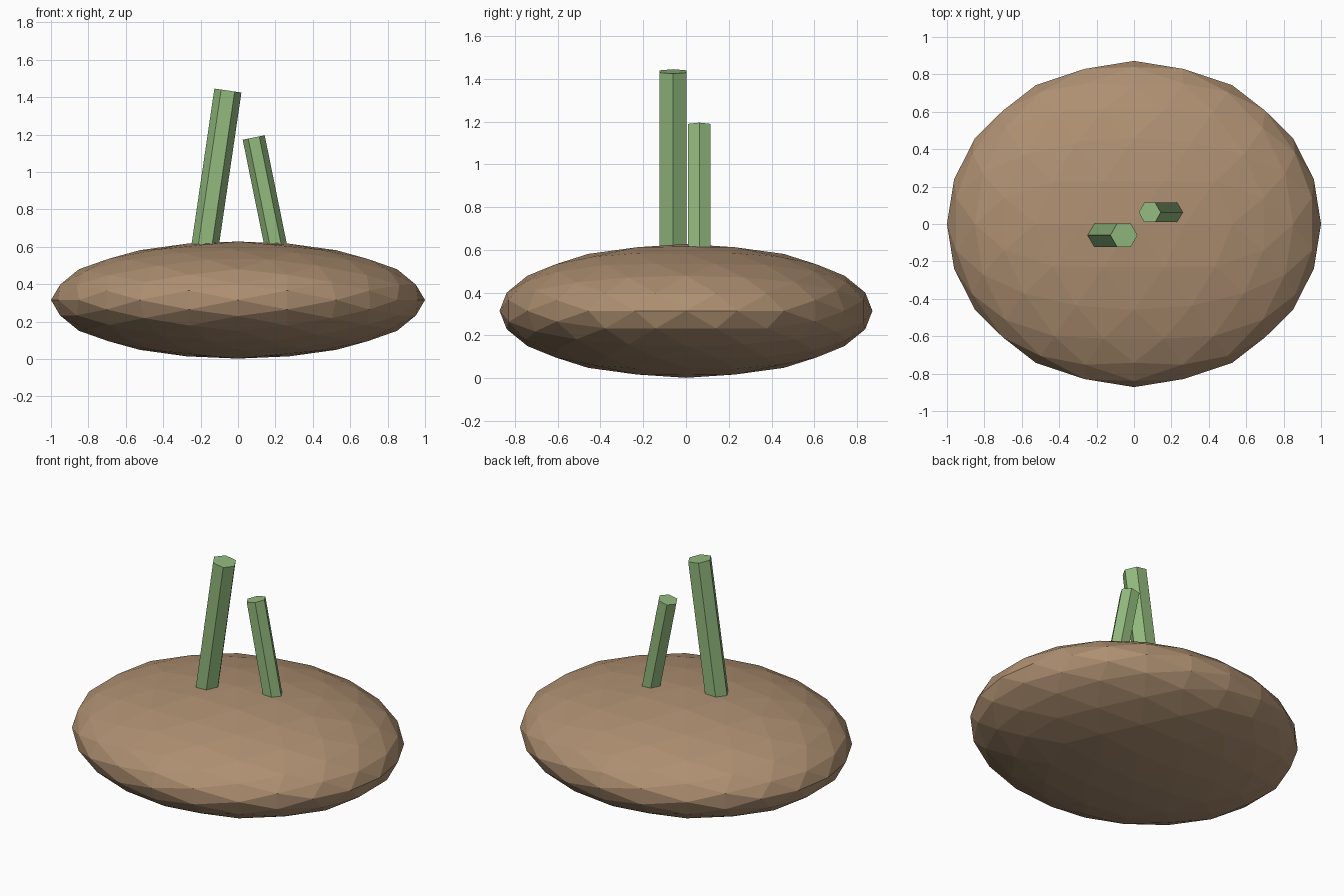
import bpy, bmesh, math
from mathutils import Vector, Matrix

if "Cube" in bpy.data.objects:
    bpy.data.objects.remove(bpy.data.objects["Cube"])


def material(name, rgb):
    m = bpy.data.materials.new(name)
    m.diffuse_color = (*rgb, 1)
    m.use_nodes = True
    m.node_tree.nodes["Principled BSDF"].inputs["Base Color"].default_value = m.diffuse_color
    return m


brown = material("earthy brown", (0.42, 0.275, 0.165))
green = material("stem green", (0.29, 0.49, 0.21))


def add_object(name, bm, mat):
    bmesh.ops.recalc_face_normals(bm, faces=bm.faces)
    mesh = bpy.data.meshes.new(name)
    bm.to_mesh(mesh)
    bm.free()
    mesh.materials.append(mat)
    obj = bpy.data.objects.new(name, mesh)
    bpy.context.collection.objects.link(obj)
    return obj


# Flattened body: icosahedron with edges centred on the axes, subdivided twice
bm = bmesh.new()
phi = (1 + math.sqrt(5)) / 2
for a in (-1, 1):
    for b in (-phi, phi):
        for co in ((b, a, 0), (0, b, a), (a, 0, b)):
            bm.verts.new(Vector(co).normalized())
bmesh.ops.convex_hull(bm, input=bm.verts)
for _ in range(2):
    bmesh.ops.subdivide_edges(bm, edges=bm.edges[:], cuts=1, use_grid_fill=True)
    for v in bm.verts:
        v.co.normalize()
for v in bm.verts:
    v.co = Vector((v.co.x, v.co.y * 0.872, v.co.z * 0.313 + 0.315))
add_object("body", bm, brown)


# Leaning six-sided stems, rooted in the top of the body
def stem(name, base, top, radius):
    base, top = Vector(base), Vector(top)
    axis = top - base
    tilt = math.atan2(axis.x, axis.z)
    bm = bmesh.new()
    bmesh.ops.create_cone(
        bm, cap_ends=True, segments=6, radius1=radius, radius2=radius,
        depth=axis.length,
        matrix=Matrix.Translation((base + top) / 2)
        @ Matrix.Rotation(tilt, 4, 'Y') @ Matrix.Rotation(math.pi / 2, 4, 'Z'))
    add_object(name, bm, green)


stem("tall_stem", (-0.184, -0.06, 0.55), (-0.054, -0.06, 1.435), 0.073)
stem("short_stem", (0.213, 0.062, 0.55), (0.084, 0.062, 1.184), 0.06)
